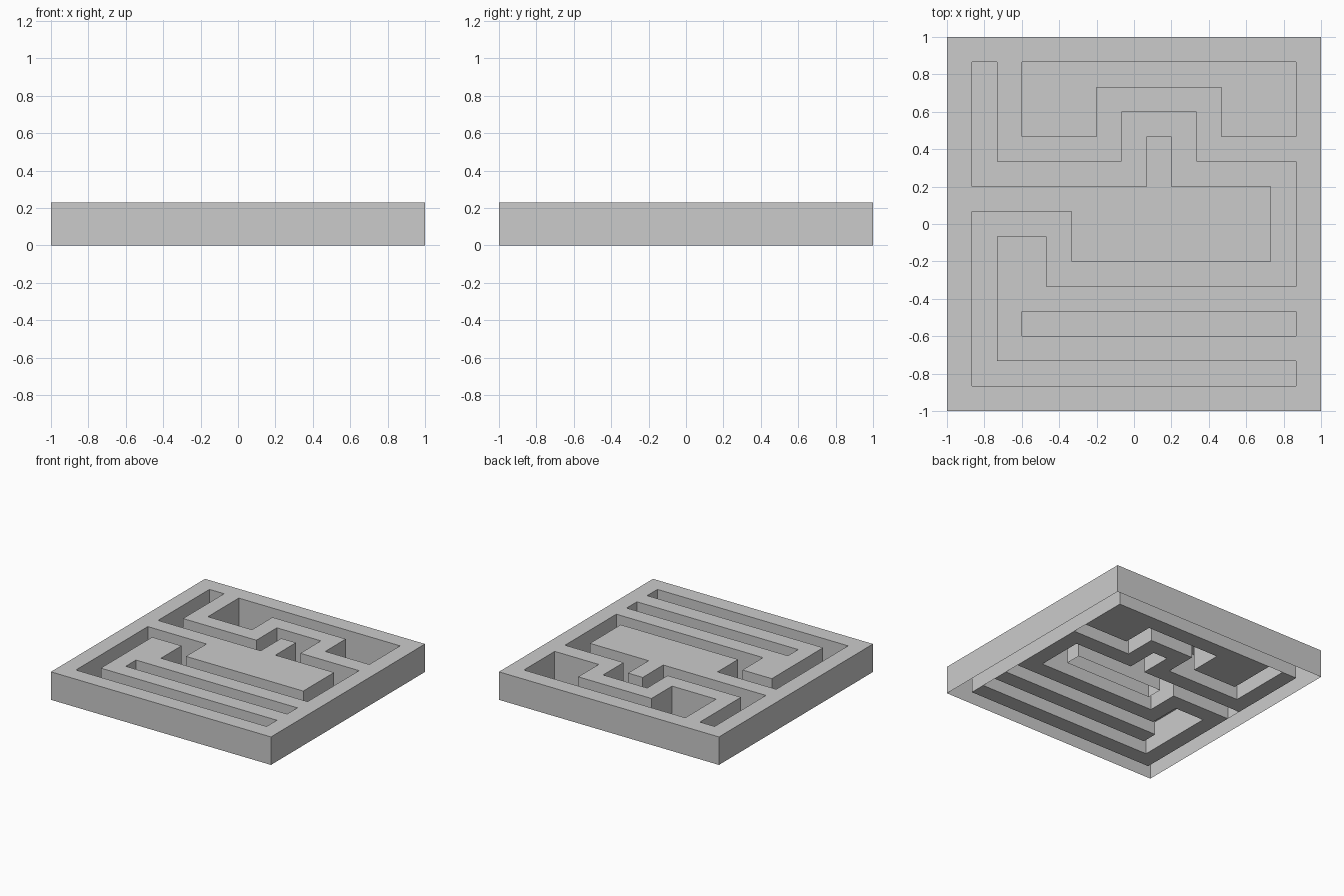
import bpy, bmesh

if "Cube" in bpy.data.objects:
    bpy.data.objects.remove(bpy.data.objects["Cube"])

N = 15              # cells per side
S = 2.0 / N         # cell size
H = 0.23            # wall height


def block(c0, c1, r0, r1):
    return {(c, r) for c in range(min(c0, c1), max(c0, c1) + 1)
            for r in range(min(r0, r1), max(r0, r1) + 1)}


# Winding corridor: straight runs between turning cells
turns = [(1, 13), (1, 9), (7, 9), (7, 11), (9, 11), (9, 9), (13, 9),
         (13, 5), (4, 5), (4, 7), (1, 7), (1, 1), (13, 1)]
pits = set()
for (c0, r0), (c1, r1) in zip(turns, turns[1:]):
    pits |= block(c0, c1, r0, r1)

# Arch-shaped pit at the back and straight slot at the front
pits |= block(3, 13, 11, 13) - block(6, 10, 11, 12)
pits |= block(3, 13, 3, 3)

core = block(6, 11, 7, 7)   # capped space inside the thick middle block


def region(c, r):
    if not (0 <= c < N and 0 <= r < N):
        return "outside"
    if c in (0, N - 1) or r in (0, N - 1):
        return "rim"
    if (c, r) in pits:
        return "pit"
    return "core" if (c, r) in core else "wall"


def make_object(name, quads):
    bm = bmesh.new()
    for q in quads:
        bm.faces.new([bm.verts.new((c * S - 1, r * S - 1, z)) for c, r, z in q])
    bmesh.ops.remove_doubles(bm, verts=bm.verts, dist=1e-4)
    mesh = bpy.data.meshes.new(name)
    bm.to_mesh(mesh)
    bm.free()
    bpy.context.collection.objects.link(bpy.data.objects.new(name, mesh))


floor, walls = [], []
for c in range(N):
    for r in range(N):
        here = region(c, r)
        corners = [(c, r), (c + 1, r), (c + 1, r + 1), (c, r + 1)]
        # Pit floors lie on the ground, wall tops at full height, open below
        if here == "pit":
            floor.append([(x, y, 0) for x, y in corners])
            continue
        walls.append([(x, y, H) for x, y in corners])
        # Upright faces wherever the region changes
        for i, (dc, dr) in enumerate([(0, -1), (1, 0), (0, 1), (-1, 0)]):
            there = region(c + dc, r + dr)
            inner_panel = (here, there) in {("rim", "wall"), ("core", "wall")}
            if there in ("outside", "pit") or inner_panel:
                (x0, y0), (x1, y1) = corners[i], corners[(i + 1) % 4]
                walls.append([(x0, y0, 0), (x1, y1, 0), (x1, y1, H), (x0, y0, H)])

make_object("maze_floor", floor)
make_object("maze_walls", walls)
